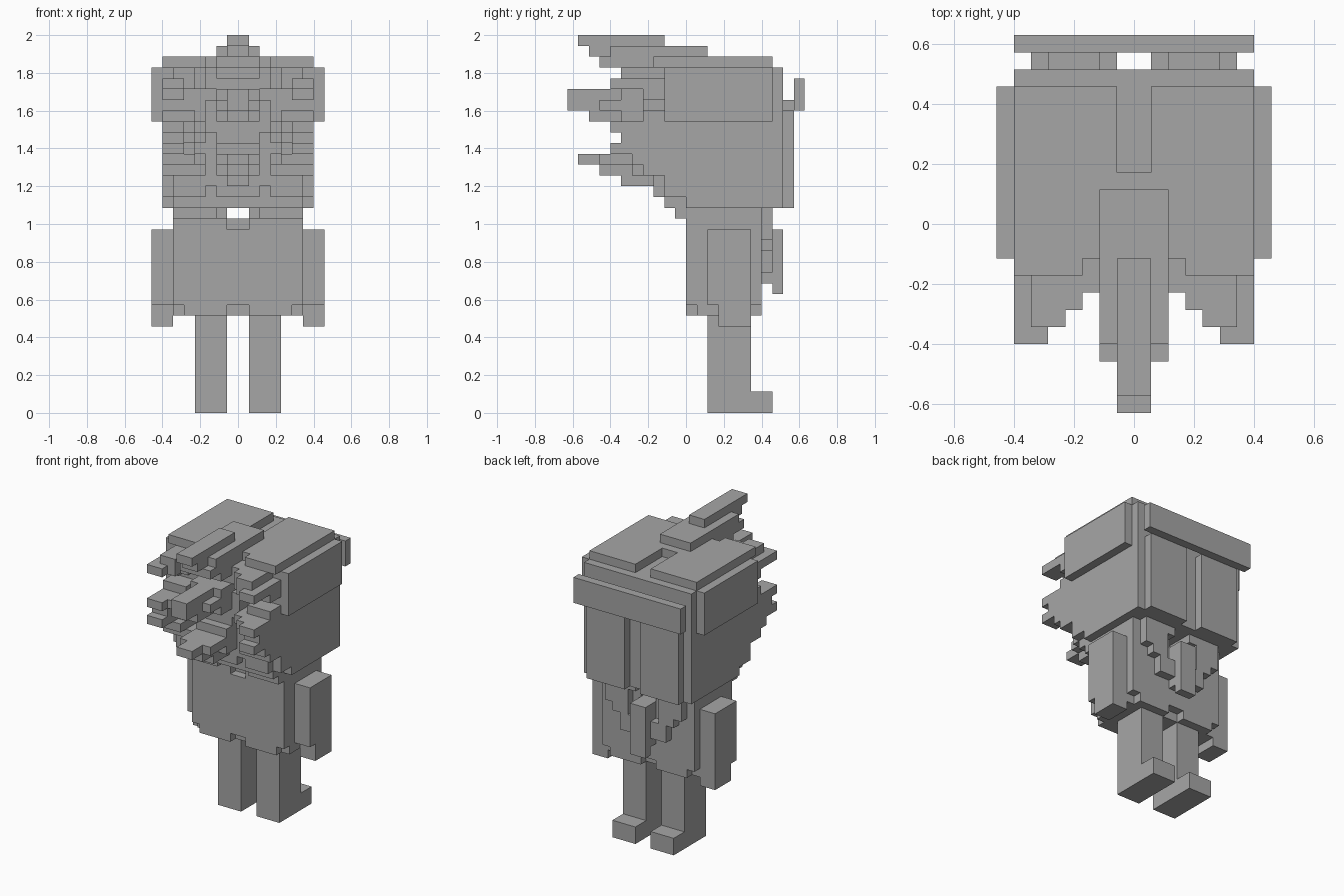
import bpy, bmesh, math

if "Cube" in bpy.data.objects:
    bpy.data.objects.remove(bpy.data.objects["Cube"])

U = 2 / 35  # size of one block

grey = bpy.data.materials.new("plain grey")
grey.diffuse_color = (0.38, 0.38, 0.38, 1)
grey.use_nodes = True
grey.node_tree.nodes["Principled BSDF"].inputs["Base Color"].default_value = grey.diffuse_color


def part(name, boxes, mirror=True):
    """Join block-grid boxes (x0,x1,y0,y1,z0,z1) into one skinned solid."""
    cells = set()
    for x0, x1, y0, y1, z0, z1 in boxes:
        for x in range(x0, x1):
            for y in range(y0, y1):
                for z in range(z0, z1):
                    cells.add((x, y, z))
                    if mirror:
                        cells.add((-x - 1, y, z))
    bm = bmesh.new()
    verts = {}

    def vert(p):
        if p not in verts:
            verts[p] = bm.verts.new([c * U for c in p])
        return verts[p]

    for c in cells:
        for axis in range(3):
            for side in (0, 1):
                n = list(c)
                n[axis] += 1 if side else -1
                if tuple(n) in cells:
                    continue
                a, b = (axis + 1) % 3, (axis + 2) % 3
                loop = []
                for da, db in ((0, 0), (1, 0), (1, 1), (0, 1)):
                    p = list(c)
                    p[axis] += side
                    p[a] += da
                    p[b] += db
                    loop.append(vert(tuple(p)))
                bm.faces.new(loop if side else loop[::-1])
    bmesh.ops.dissolve_limit(bm, angle_limit=math.radians(1),
                             verts=bm.verts[:], edges=bm.edges[:])
    me = bpy.data.meshes.new(name)
    bm.to_mesh(me)
    bm.free()
    me.materials.append(grey)
    ob = bpy.data.objects.new(name, me)
    bpy.context.collection.objects.link(ob)
    return ob


# legs with feet pointing to +y
part("legs", [(1, 4, 2, 6, 0, 9), (1, 4, 2, 8, 0, 2)])

# torso with notched hem and shoulders
part("torso", [(0, 6, 0, 7, 10, 17), (0, 6, 1, 6, 9, 18),
               (1, 5, 0, 7, 9, 10), (1, 6, 0, 7, 17, 18)])

# arms and hands
part("arms", [(6, 8, 2, 6, 10, 17), (6, 8, 3, 6, 8, 10)])

# stepped collar and hanging tie on the chest
part("collar", [(2, 5, 7, 8, 16, 18), (2, 4, 7, 8, 15, 16),
                (1, 3, 7, 8, 13, 15), (0, 1, 7, 8, 12, 17)])
part("tie", [(0, 1, 8, 9, 11, 17)])

# neck blocks, leaving an open slit in the middle
part("neck", [(2, 6, -1, 7, 18, 19), (1, 5, 1, 8, 18, 19)])

# head block, with a groove along the crown
part("head", [(0, 7, -2, 9, 20, 32), (0, 7, 0, 9, 19, 20),
              (0, 6, -2, 9, 19, 20), (1, 7, -2, 8, 32, 33),
              (0, 1, -2, 3, 32, 33), (3, 7, -3, 0, 32, 33)])

# side pads
part("side_pads", [(7, 8, -2, 8, 27, 32)])

# face panels either side of the centre slot
part("face_panels", [(1, 6, 9, 10, 19, 28)])

# brim band on small supports
part("brim_supports", [(2, 5, 9, 10, 28, 29)])
part("brim", [(0, 7, 10, 11, 28, 31)])

# crest on the crown
part("crest", [(0, 2, -7, 2, 33, 34), (0, 1, -9, -6, 33, 34),
               (0, 1, -10, -2, 34, 35), (0, 2, -8, -2, 32, 33),
               (0, 2, -6, -2, 31, 32), (2, 3, -3, -2, 31, 32)])

# middle spike
part("middle_spike", [(0, 1, -11, -2, 28, 30), (0, 1, -9, -2, 27, 28),
                      (0, 2, -8, -2, 28, 29), (0, 2, -6, -2, 27, 30),
                      (0, 2, -4, -2, 25, 31), (0, 3, -4, -2, 27, 29)])

# lower spike
part("lower_spike", [(0, 1, -10, -2, 23, 24), (0, 1, -8, -2, 22, 23),
                     (0, 2, -8, -2, 23, 24), (0, 1, -6, -2, 21, 22),
                     (0, 2, -5, -2, 22, 25), (0, 2, -3, -2, 20, 22),
                     (0, 3, -3, -2, 21, 25)])

# stepped tufts fanning out at the sides: x gives the reach
def tuft(z, upper):
    boxes = []
    for x, reach in ((2, 4), (3, 5), (4, 6), (5, 7), (6, 7)):
        boxes.append((x, x + 1, -reach, -2, z, z + 1))
        if upper and x < 6:
            boxes.append((x, x + 1, -min(6, reach), -2, z + 1, z + 2))
        elif not upper:
            boxes.append((x, x + 1, 1 - reach, -2, z - 1, z))
            boxes.append((x, x + 1, min(-2, 2 - reach), -2, z - 2, z - 1))
    return boxes


part("upper_tufts", tuft(30, True) + [(5, 7, -4, -2, 29, 30)])
part("mid_tufts", tuft(26, False) + [(4, 7, -4, -2, 27, 28)])
part("lower_tufts", [(5, 7, -7, -2, 24, 25), (4, 7, -5, -2, 23, 24),
                     (3, 7, -4, -2, 22, 23), (3, 6, -3, -2, 20, 22)])
